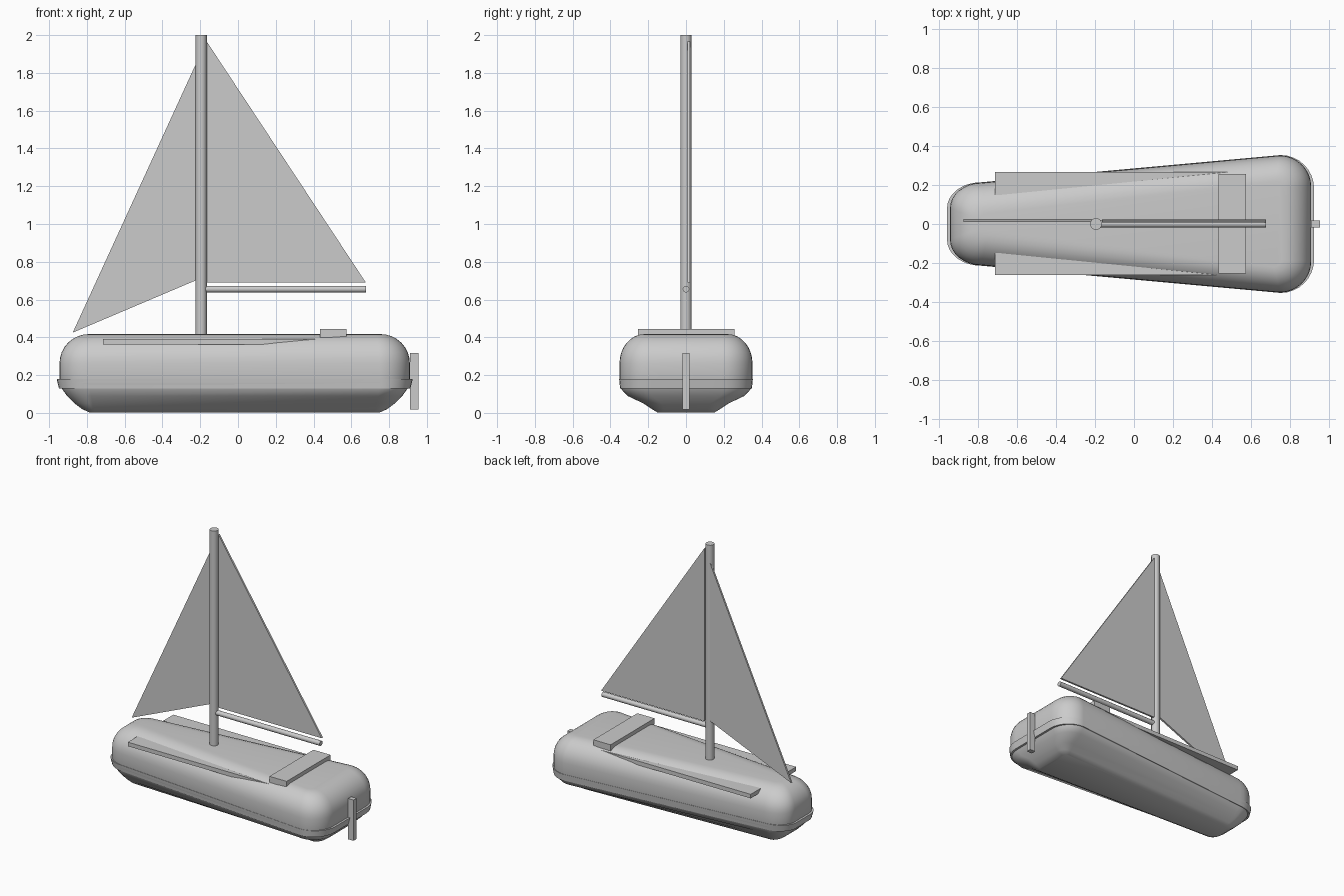
import bpy, bmesh, math
from mathutils import Vector

cube = bpy.data.objects.get("Cube")
if cube:
    bpy.data.objects.remove(cube, do_unlink=True)

grey = bpy.data.materials.new("light_grey")
grey.use_nodes = True
colour = (0.6, 0.6, 0.6, 1)
grey.diffuse_color = colour
grey.node_tree.nodes["Principled BSDF"].inputs["Base Color"].default_value = colour


def finish(name, bm, smooth=None):
    bmesh.ops.recalc_face_normals(bm, faces=bm.faces)
    mesh = bpy.data.meshes.new(name)
    bm.to_mesh(mesh)
    bm.free()
    mesh.materials.append(grey)
    ob = bpy.data.objects.new(name, mesh)
    bpy.context.scene.collection.objects.link(ob)
    if smooth:
        bpy.ops.object.select_all(action="DESELECT")
        ob.select_set(True)
        bpy.context.view_layer.objects.active = ob
        bpy.ops.object.shade_smooth_by_angle(angle=math.radians(smooth))
    return ob


def box(name, low, high):
    low, high = Vector(low), Vector(high)
    bm = bmesh.new()
    bmesh.ops.create_cube(bm, size=1)
    for v in bm.verts:
        v.co = (low + high) / 2 + v.co * (high - low)
    return finish(name, bm)


def rod(name, start, end, radius, sides):
    start, end = Vector(start), Vector(end)
    bm = bmesh.new()
    bmesh.ops.create_cone(bm, cap_ends=True, segments=sides, radius1=radius,
                          radius2=radius, depth=(end - start).length)
    turn = (end - start).to_track_quat("Z", "Y")
    for v in bm.verts:
        v.co = (start + end) / 2 + turn @ v.co
    return finish(name, bm, 40)


def sail(name, corners, y, thick):
    bm = bmesh.new()
    face = bm.faces.new([bm.verts.new((x, y - thick / 2, z)) for x, z in corners])
    new = bmesh.ops.extrude_face_region(bm, geom=[face])["geom"]
    for v in new:
        if isinstance(v, bmesh.types.BMVert):
            v.co.y += thick
    return finish(name, bm)


def outline(z, inset, bow_half, stern_half, steps=8):
    """Rounded tapered plan: narrow at the bow (-x), wide at the stern (+x)."""
    bow, stern = -0.945 + inset, 0.91 - inset
    long_r = max(0.16 - inset * 0.8, 0.03)
    pts = []
    for x, half, first in ((stern, stern_half, 0), (bow, bow_half, 90)):
        wide_r = min(long_r, half * 0.62)
        side = 1 if x > 0 else -1
        for i in range(steps + 1):
            a = math.radians(first + 90 * i / steps)
            pts.append((x - side * long_r + long_r * math.cos(a),
                        half - wide_r + wide_r * math.sin(a), z))
    return pts + [(x, -y, z) for x, y, z in reversed(pts)]


def loft(name, levels, smooth):
    bm = bmesh.new()
    rings = [[bm.verts.new(p) for p in outline(*lv)] for lv in levels]
    n = len(rings[0])
    for a, b in zip(rings, rings[1:]):
        for i in range(n):
            j = (i + 1) % n
            bm.faces.new((a[i], a[j], b[j], b[i]))
    bm.faces.new(rings[0])
    bm.faces.new(rings[-1])
    return finish(name, bm, smooth)


# Hull: narrow flat bottom, flared bilge, rounded deck edge
levels = [(0.002, 0.16, 0.09, 0.15), (0.02, 0.12, 0.12, 0.18), (0.05, 0.08, 0.15, 0.225),
          (0.09, 0.04, 0.18, 0.31), (0.125, 0.015, 0.2, 0.342), (0.16, 0, 0.212, 0.352)]
round_r = 0.155
for i in range(9):
    a = math.pi / 2 * i / 8
    d = round_r * (1 - math.cos(a))
    levels.append((0.262 + round_r * math.sin(a), d, 0.212 - d, 0.352 - d * 0.85))
loft("hull", levels, 50)

# Rub strip, proud of the hull at bow and stern
loft("rub_strip", [(0.13, -0.003, 0.205, 0.349), (0.18, -0.015, 0.214, 0.354)], 50)

# Side rails and cross seat
for name, low_y, high_y in (("left_rail", 0.15, 0.268), ("right_rail", -0.262, -0.15)):
    box(name, (-0.715, low_y, 0.362), (0.79, high_y, 0.392))
box("seat", (0.435, -0.255, 0.4), (0.575, 0.257, 0.445))

# Rudder
box("rudder", (0.91, -0.018, 0.018), (0.955, 0.018, 0.318))

# Mast and boom
rod("mast", (-0.195, 0, 0.3), (-0.195, 0, 2), 0.03, 16)
rod("boom", (-0.19, 0, 0.655), (0.677, 0, 0.655), 0.018, 12)

# Sails
sail("main_sail", [(-0.165, 0.69), (0.677, 0.69), (-0.165, 1.965)], 0.015, 0.014)
sail("fore_sail", [(-0.875, 0.425), (-0.215, 0.705), (-0.215, 1.865)], 0.018, 0.014)
